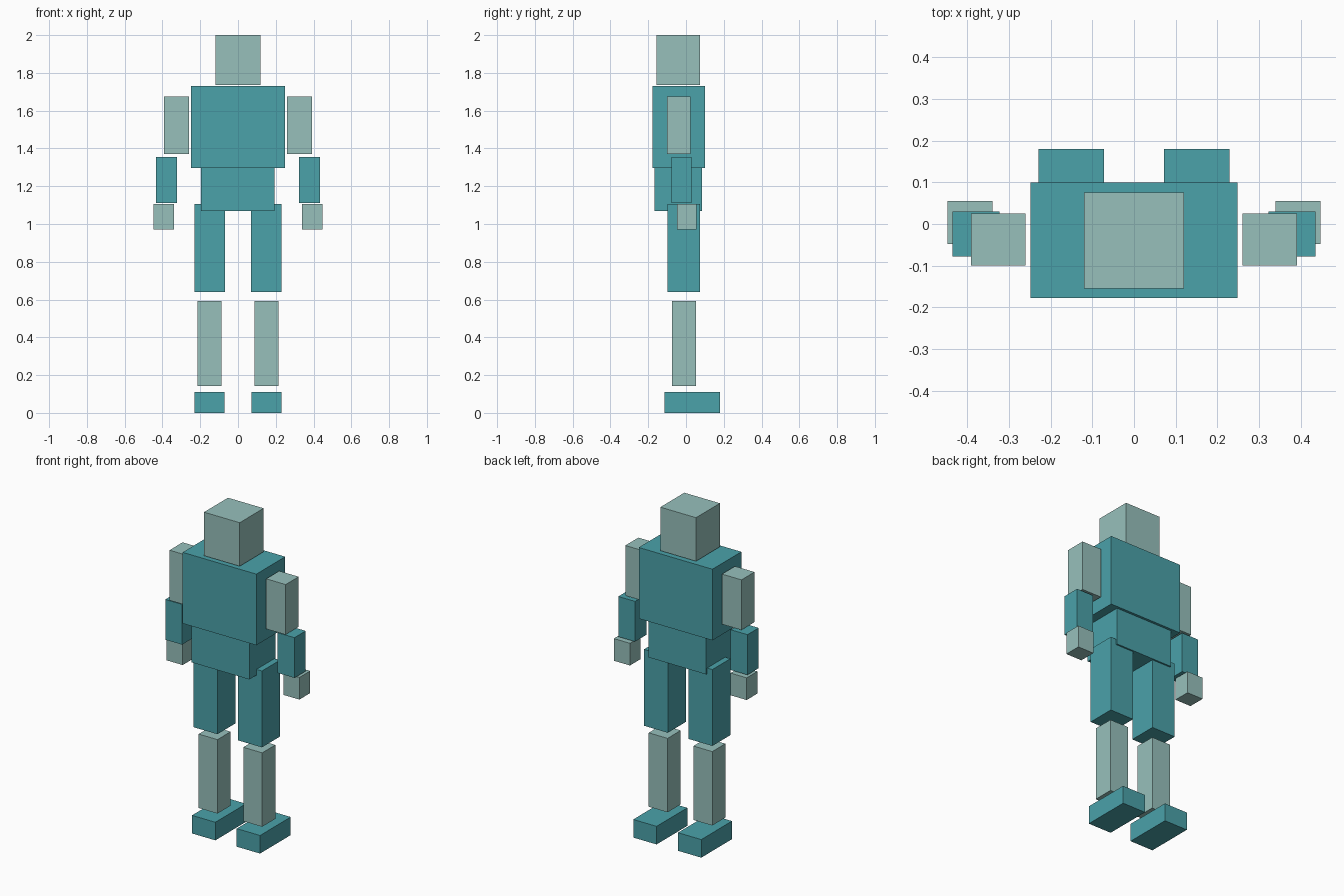
import bpy
import bmesh
from mathutils import Vector

cube = bpy.data.objects.get("Cube")
if cube:
    bpy.data.objects.remove(cube, do_unlink=True)


def make_material(name, rgb):
    mat = bpy.data.materials.new(name)
    mat.use_nodes = True
    color = (*rgb, 1)
    mat.diffuse_color = color
    mat.node_tree.nodes["Principled BSDF"].inputs["Base Color"].default_value = color
    return mat


teal = make_material("teal", (0.07, 0.36, 0.40))
pale = make_material("pale_green", (0.31, 0.53, 0.50))


def box(name, mat, xs, ys, zs):
    """Flat-faced block spanning the given (min, max) ranges."""
    low, high = (Vector(corner) for corner in zip(xs, ys, zs))
    bm = bmesh.new()
    bmesh.ops.create_cube(bm, size=1)
    bmesh.ops.scale(bm, vec=high - low, verts=bm.verts)
    mesh = bpy.data.meshes.new(name)
    bm.to_mesh(mesh)
    bm.free()
    mesh.materials.append(mat)
    obj = bpy.data.objects.new(name, mesh)
    obj.location = (low + high) / 2
    bpy.context.collection.objects.link(obj)


def pair(name, mat, xs, ys, zs):
    """Matching left (+x) and right (-x) blocks."""
    box("left_" + name, mat, xs, ys, zs)
    box("right_" + name, mat, (-xs[1], -xs[0]), ys, zs)


# Head and trunk
box("head", pale, (-0.12, 0.12), (-0.155, 0.075), (1.735, 2.0))
box("chest", teal, (-0.248, 0.248), (-0.178, 0.10), (1.297, 1.73))
box("abdomen", teal, (-0.195, 0.193), (-0.167, 0.085), (1.07, 1.30))

# Arms
pair("upper_arm", pale, (0.26, 0.391), (-0.10, 0.025), (1.37, 1.675))
pair("forearm", teal, (0.322, 0.435), (-0.078, 0.03), (1.11, 1.355))
pair("hand", pale, (0.339, 0.447), (-0.048, 0.055), (0.97, 1.105))

# Legs
pair("thigh", teal, (0.07, 0.23), (-0.098, 0.075), (0.64, 1.105))
pair("shin", pale, (0.087, 0.214), (-0.073, 0.053), (0.143, 0.593))
pair("foot", teal, (0.072, 0.229), (-0.115, 0.18), (0.0, 0.11))
